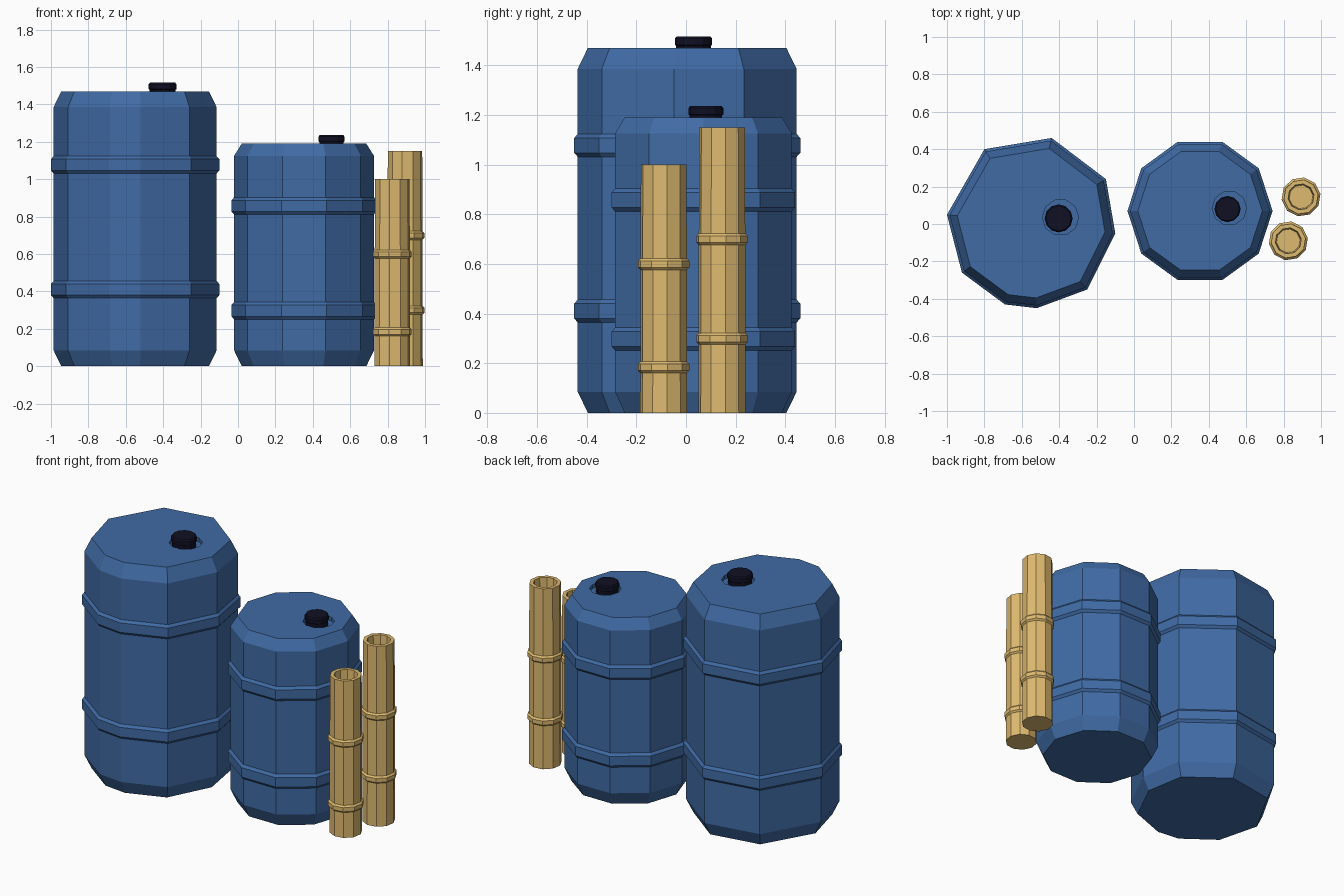
import bpy, bmesh, math

if "Cube" in bpy.data.objects:
    bpy.data.objects.remove(bpy.data.objects["Cube"])


def material(name, rgb):
    m = bpy.data.materials.new(name)
    m.diffuse_color = (*rgb, 1)
    m.use_nodes = True
    m.node_tree.nodes["Principled BSDF"].inputs["Base Color"].default_value = m.diffuse_color
    return m


BLUE = material("barrel blue", (0.051, 0.147, 0.376))
BLACK = material("cap black", (0.005, 0.005, 0.017))
TAN = material("bamboo tan", (0.73, 0.49, 0.162))


def polygon(n, turn=0.0):
    return [(math.cos(turn + math.tau * i / n), math.sin(turn + math.tau * i / n)) for i in range(n)]


def loft(name, section, center, profile, mat):
    """Stack scaled copies of a section at (scale, z) and cap both ends."""
    bm = bmesh.new()
    rings = [[bm.verts.new((center[0] + s * x, center[1] + s * y, z)) for x, y in section]
             for s, z in profile]
    n = len(section)
    for a, b in zip(rings, rings[1:]):
        for i in range(n):
            j = (i + 1) % n
            bm.faces.new((a[i], a[j], b[j], b[i]))
    bm.faces.new(rings[0][::-1])
    bm.faces.new(rings[-1])
    bmesh.ops.recalc_face_normals(bm, faces=bm.faces)
    me = bpy.data.meshes.new(name)
    bm.to_mesh(me)
    bm.free()
    me.materials.append(mat)
    ob = bpy.data.objects.new(name, me)
    bpy.context.collection.objects.link(ob)
    return ob


def barrel(name, section, center, radius, height, shoulder, hoops, cap_at, cap_r):
    # body with chamfered ends and raised hoops
    body, end = radius - 0.014, radius - 0.055
    profile = [(end, 0.0), (body, 0.085)]
    for z in hoops:
        profile += [(body, z - 0.046), (radius, z - 0.03), (radius, z + 0.03), (body, z + 0.046)]
    profile += [(body, shoulder), (end, height)]
    ob = loft(name, section, center, profile, BLUE)
    # shallow well around the cap
    well = loft(name + "_well_cutter", polygon(10), (cap_at[0] + 0.01, cap_at[1] + 0.005),
                [(cap_r + 0.022, height - 0.025), (cap_r + 0.022, height + 0.1)], BLUE)
    well.hide_render = True
    well.hide_viewport = False
    well.display_type = 'WIRE'
    mod = ob.modifiers.new("well", 'BOOLEAN')
    mod.operation = 'DIFFERENCE'
    mod.solver = 'EXACT'
    mod.object = well
    # screw cap
    loft(name + "_cap", polygon(12), cap_at,
         [(cap_r * 0.93, height - 0.027), (cap_r * 0.93, height + 0.008), (cap_r, height + 0.012),
          (cap_r, height + 0.037), (cap_r * 0.9, height + 0.046)], BLACK)


# Large barrel: uneven nine-sided section, normalised to its radius
outline = [(-1.0, 0.05), (-0.80, 0.40), (-0.44, 0.46), (-0.15, 0.24), (-0.10, -0.05),
           (-0.25, -0.35), (-0.52, -0.45), (-0.69, -0.43), (-0.92, -0.26)]
big = [((x + 0.55) / 0.45, y / 0.45) for x, y in outline]
barrel("large_barrel", big, (-0.55, 0.0), 0.45, 1.47, 1.385, (0.41, 1.077), (-0.403, 0.03), 0.075)

# Small barrel: ten sides
barrel("small_barrel", polygon(10), (0.353, 0.07), 0.388, 1.19, 1.125, (0.297, 0.857), (0.50, 0.08), 0.07)


def bamboo(name, center, height, nodes):
    # hollow stalk that flares at each node
    profile = [(0.096, 0.0)]
    for z in nodes:
        profile += [(0.095, z - 0.024), (0.105, z - 0.014), (0.105, z + 0.012), (0.095, z + 0.022)]
    profile += [(0.093, height), (0.07, height), (0.064, height - 0.1)]
    loft(name, polygon(10, 0.15), center, profile, TAN)


bamboo("tall_bamboo", (0.893, 0.145), 1.15, (0.3, 0.70))
bamboo("short_bamboo", (0.825, -0.09), 1.0, (0.185, 0.60))
